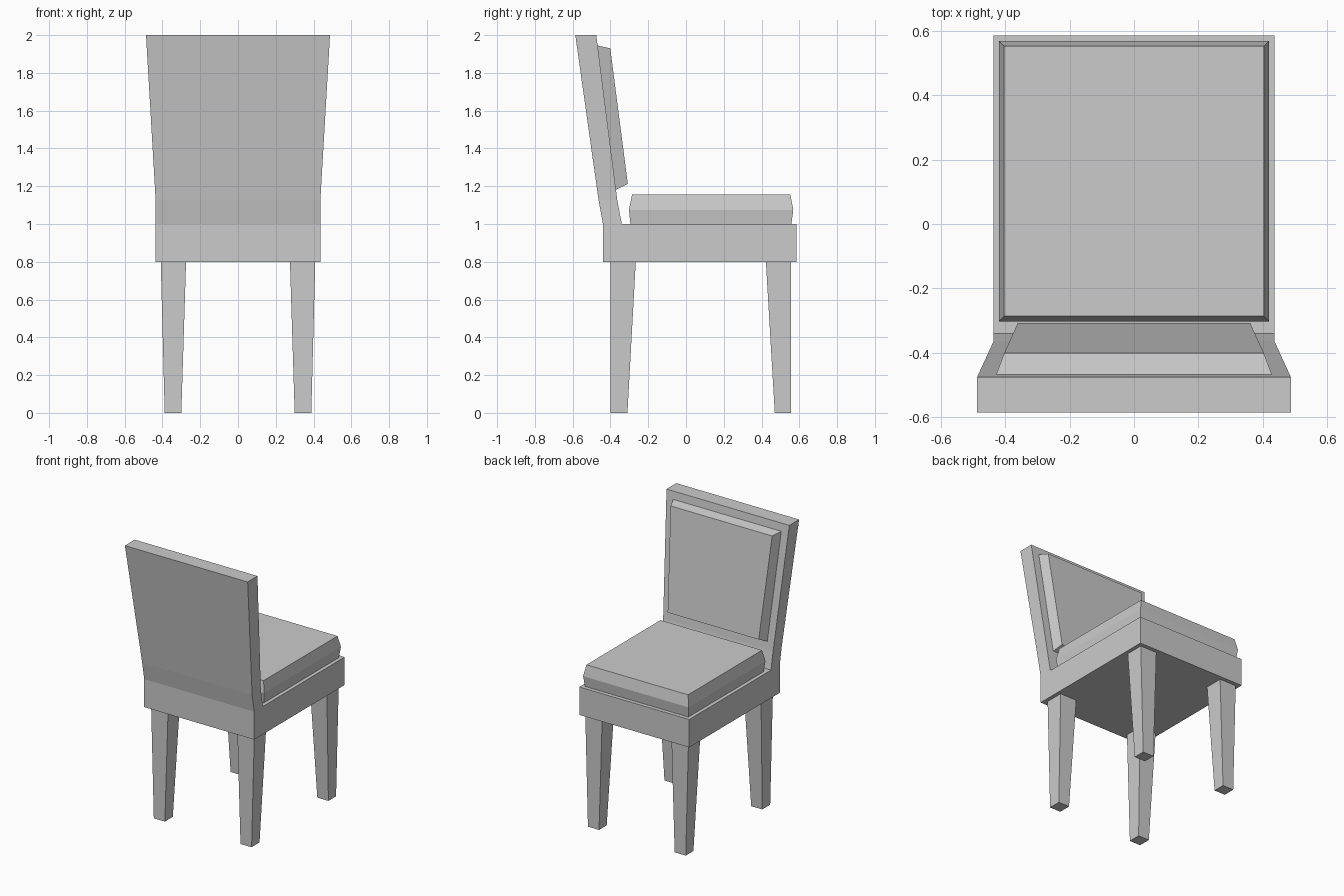
import bpy

if "Cube" in bpy.data.objects:
    bpy.data.objects.remove(bpy.data.objects["Cube"])


def loft(name, rings):
    """Skin a stack of four-cornered rings and cap both ends."""
    verts = [corner for ring in rings for corner in ring]
    n = len(rings)
    faces = [(3, 2, 1, 0), tuple(range(4 * n - 4, 4 * n))]
    for r in range(n - 1):
        for i in range(4):
            a, b = 4 * r + i, 4 * r + (i + 1) % 4
            faces.append((a, b, b + 4, a + 4))
    mesh = bpy.data.meshes.new(name)
    mesh.from_pydata(verts, [], faces)
    mesh.validate()
    obj = bpy.data.objects.new(name, mesh)
    bpy.context.collection.objects.link(obj)
    return obj


def rect(x0, x1, y0, y1, z):
    return [(x0, y0, z), (x1, y0, z), (x1, y1, z), (x0, y1, z)]


def slanted(back, front):
    """Symmetric ring from (half width, y, z) of its rear and front edges."""
    (bw, by, bz), (fw, fy, fz) = back, front
    return [(-bw, by, bz), (bw, by, bz), (fw, fy, fz), (-fw, fy, fz)]


# Seat frame
loft("seat_frame", [rect(-0.436, 0.436, -0.44, 0.586, z) for z in (0.8, 1.0)])

# Backrest panel: kinked, leaning and flaring towards the top
loft("backrest", [
    rect(-0.436, 0.436, -0.44, -0.34, 1.0),
    rect(-0.436, 0.436, -0.463, -0.364, 1.127),
    rect(-0.487, 0.487, -0.586, -0.475, 2.0),
])

# Seat cushion with bulging sides
loft("seat_cushion", [
    rect(-0.41, 0.41, -0.294, 0.558, 1.0),
    rect(-0.419, 0.419, -0.302, 0.568, 1.075),
    rect(-0.403, 0.403, -0.286, 0.552, 1.155),
])

# Back cushion, bevelled towards the sitter
loft("back_cushion", [
    slanted((0.386, -0.373, 1.18), (0.361, -0.308, 1.212)),
    slanted((0.429, -0.470, 1.945), (0.403, -0.401, 1.93)),
])

# Tapered legs, mirrored left and right
leg_spans = {
    "rear_leg": ((-0.40, -0.31), (-0.40, -0.266)),
    "front_leg": ((0.47, 0.557), (0.423, 0.557)),
}
for name, (foot, top) in leg_spans.items():
    leg = loft(name, [rect(0.30, 0.388, *foot, 0.0), rect(0.275, 0.409, *top, 0.8)])
    leg.modifiers.new("mirror", 'MIRROR').use_axis[0] = True
